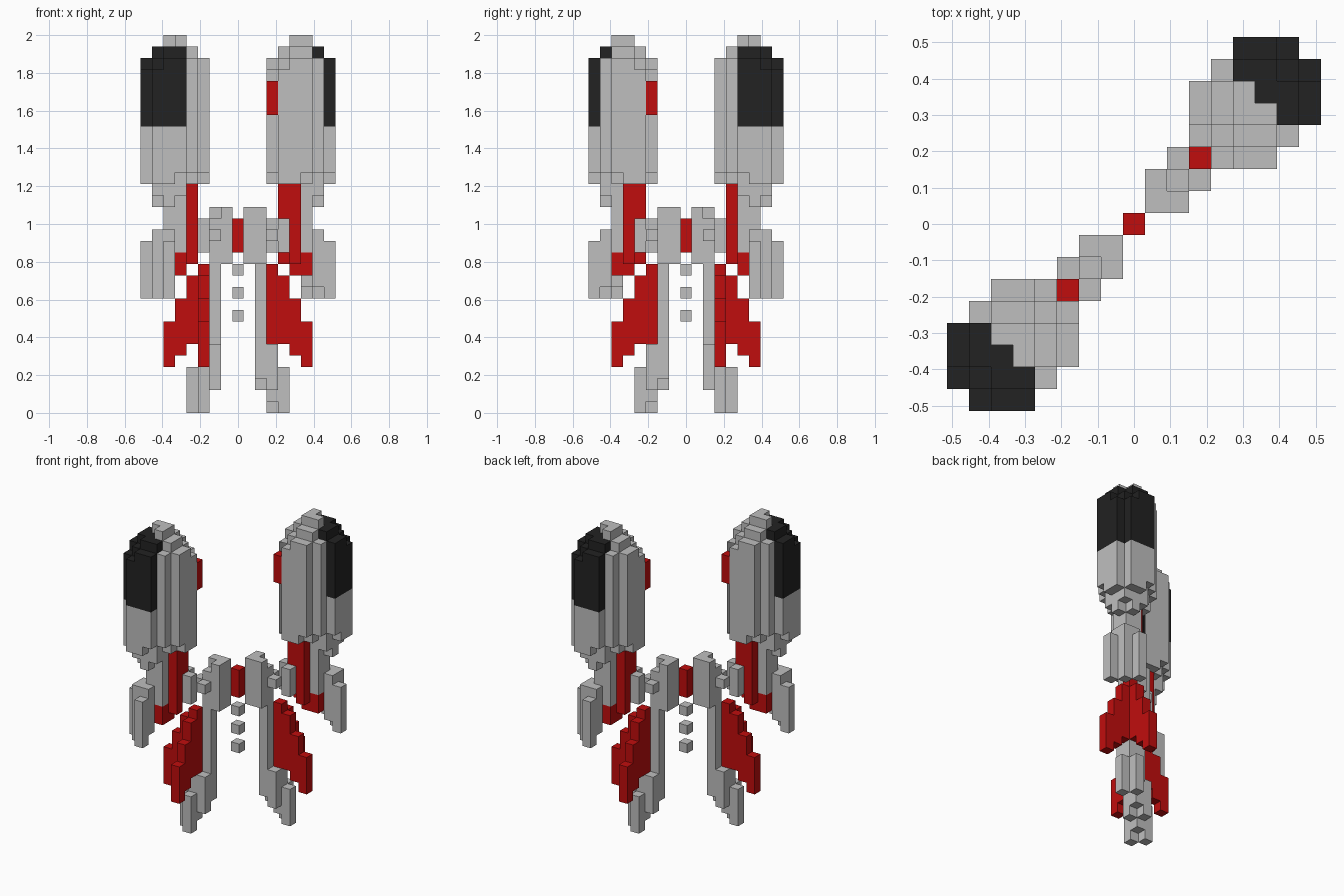
import bpy, bmesh
from mathutils import Vector

if "Cube" in bpy.data.objects:
    bpy.data.objects.remove(bpy.data.objects["Cube"], do_unlink=True)

U = 2 / 33  # edge of one block


def material(name, rgb):
    m = bpy.data.materials.new(name)
    m.use_nodes = True
    m.diffuse_color = (*rgb, 1)
    m.node_tree.nodes["Principled BSDF"].inputs["Base Color"].default_value = (*rgb, 1)
    return m


GREY = material("light grey", (0.52, 0.52, 0.52))
RED = material("red", (0.53, 0.004, 0.004))
BLACK = material("black", (0.016, 0.016, 0.016))

DIRS = [Vector(d) for d in ((1, 0, 0), (-1, 0, 0), (0, 1, 0),
                            (0, -1, 0), (0, 0, 1), (0, 0, -1))]


def columns(*cols):
    """Block cells from (x, y, first layer, last layer), mirrored over the diagonal."""
    cells = set()
    for i, j, low, high in cols:
        for k in range(low, high + 1):
            cells |= {(i, j, k), (j, i, k)}
    return cells


def skin(name, cells, mats, rule=None, open_faces=()):
    """Mesh the outer surface of a set of block cells."""
    bm = bmesh.new()
    for c in sorted(cells):
        for n in DIRS:
            step = tuple(int(v) for v in n)
            if tuple(a + b for a, b in zip(c, step)) in cells:
                continue
            if (c[:2], step) in open_faces:
                continue
            t = Vector((n.y, n.z, n.x))
            b = n.cross(t)
            mid = Vector((c[0], c[1], c[2] + 0.5)) + n / 2
            quad = [mid + (t * p + b * q) / 2
                    for p, q in ((-1, -1), (1, -1), (1, 1), (-1, 1))]
            f = bm.faces.new([bm.verts.new(v * U) for v in quad])
            f.material_index = rule(*c) if rule else 0
    bmesh.ops.remove_doubles(bm, verts=bm.verts, dist=0.001)
    bmesh.ops.dissolve_limit(bm, angle_limit=0.01, verts=bm.verts,
                             edges=bm.edges, delimit={'MATERIAL'})
    me = bpy.data.meshes.new(name)
    bm.to_mesh(me)
    bm.free()
    for m in mats:
        me.materials.append(m)
    ob = bpy.data.objects.new(name, me)
    bpy.context.collection.objects.link(ob)


# Domed pod: rounded footprint stretched along the diagonal
pod = set()
for i in range(3, 9):
    for j in range(3, 9):
        if abs(i - j) > 3 or not 7 <= i + j <= 15:
            continue
        d = (i - 5.5) ** 2 + (j - 5.5) ** 2
        top = 33 if d < 1 else 32 if d < 3 else 31 if d < 7 else 30
        if (i, j) == (6, 6):
            top = 32
        bottom = 21 if abs(i - j) == 3 else 20
        pod |= {(i, j, k) for k in range(bottom, top)}

# Remaining paired parts as block columns
parts = {
    "pod_stud": (RED, columns((3, 3, 26, 28))),
    "stem": (GREY, columns((5, 5, 14, 19), (5, 6, 14, 19), (6, 6, 14, 19),
                           (7, 5, 19, 19), (7, 6, 18, 19), (7, 7, 19, 19))),
    "stem_front": (RED, columns((4, 4, 14, 19), (4, 5, 13, 19))),
    "stem_base": (RED, columns((5, 5, 12, 13), (5, 6, 12, 13), (6, 6, 12, 13))),
    "outer_guard": (GREY, columns((6, 8, 10, 14), (7, 7, 10, 15), (6, 7, 11, 15))),
    "shoulder": (GREY, columns((3, 4, 14, 16))),
    "link": (GREY, columns((2, 3, 15, 15))),
    "hip": (GREY, columns((1, 1, 13, 17), (1, 2, 13, 17), (2, 2, 13, 16))),
    "leg": (GREY, columns((2, 2, 3, 12), (2, 3, 2, 5), (3, 3, 1, 5))),
    "foot": (GREY, columns((3, 4, 0, 3))),
    "leg_fin": (RED, columns((3, 3, 6, 12), (4, 3, 6, 11), (5, 3, 5, 9), (6, 3, 4, 7))),
}

for side, s in (("left", 1), ("right", -1)):
    def flip(cells):
        return {(s * i, s * j, k) for i, j, k in cells}

    # Pod with a black outer upper half, left open beside the stud
    skin(side + "_pod", flip(pod), [GREY, BLACK],
         lambda i, j, k: int(abs(i + j) >= 12 and k >= 25),
         {((3 * s, 4 * s), (0, -s, 0)), ((4 * s, 3 * s), (-s, 0, 0))})
    for name, (mat, cells) in parts.items():
        skin(side + "_" + name, flip(cells), [mat])

# Centre core and the three blocks hanging below it
skin("core", columns((0, 0, 14, 16)), [RED])
for n, k in enumerate((12, 10, 8)):
    skin("spine_block_%d" % (n + 1), columns((0, 0, k, k)), [GREY])
